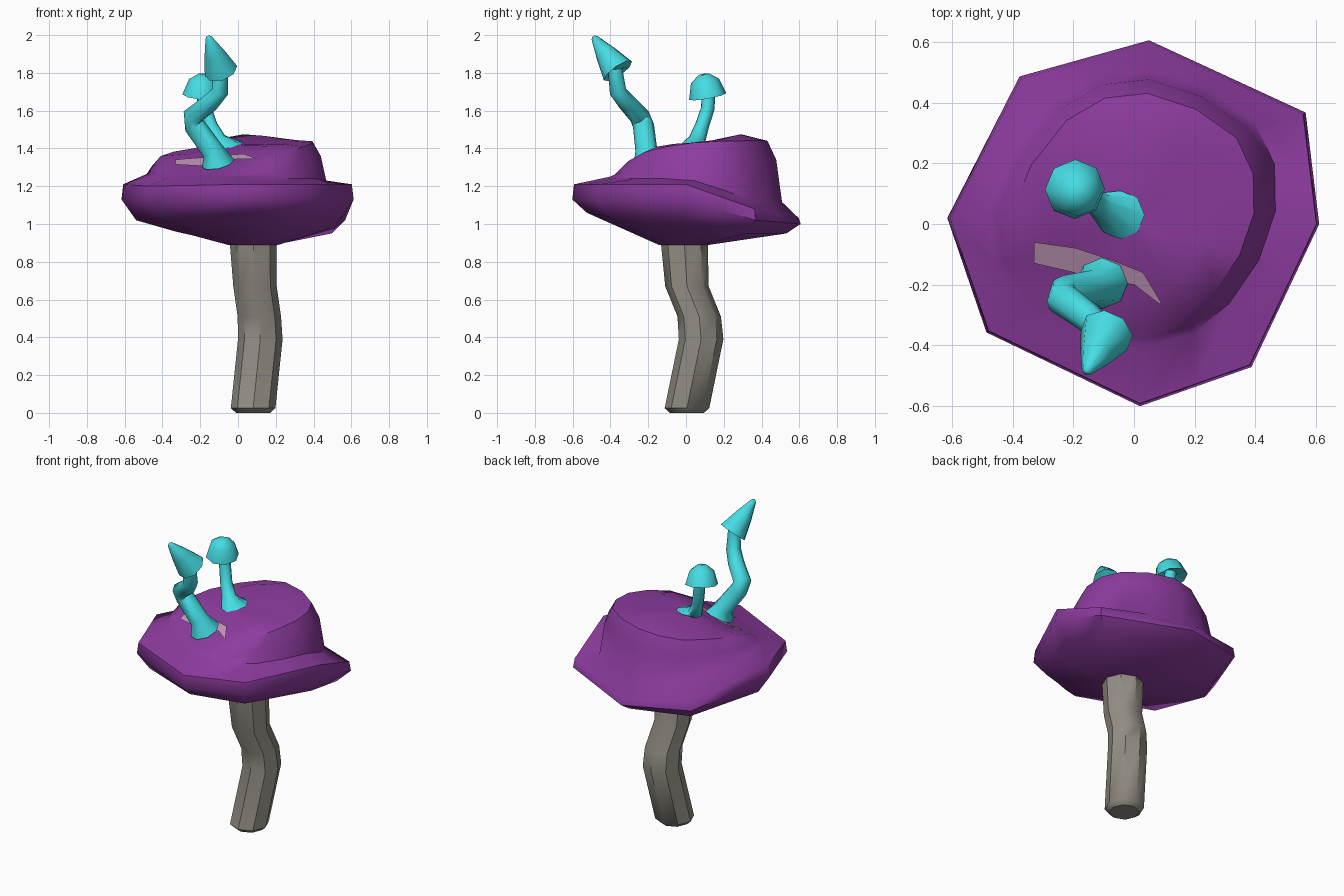
import bpy, bmesh, math
from mathutils import Vector
from mathutils.bvhtree import BVHTree

if "Cube" in bpy.data.objects:
    bpy.data.objects.remove(bpy.data.objects["Cube"])

N = 8


def material(name, rgb):
    m = bpy.data.materials.new(name)
    m.diffuse_color = (*rgb, 1)
    m.use_nodes = True
    m.node_tree.nodes["Principled BSDF"].inputs["Base Color"].default_value = m.diffuse_color
    return m


purple = material("purple", (0.27, 0.045, 0.35))
teal = material("teal", (0.06, 0.72, 0.77))
bark = material("bark", (0.29, 0.27, 0.23))
pink = material("pink", (0.55, 0.32, 0.50))


def loft(name, rings, mat, angle=40, closed=True):
    """Skin a list of equal-length rings, optionally closed with end faces."""
    bm = bmesh.new()
    vs = [[bm.verts.new(p) for p in r] for r in rings]
    n = len(rings[0])
    for a, b in zip(vs, vs[1:]):
        for i in range(n if closed else n - 1):
            j = (i + 1) % n
            bm.faces.new((a[i], a[j], b[j], b[i]))
    if closed:
        bm.faces.new(vs[0][::-1])
        bm.faces.new(vs[-1])
        bmesh.ops.recalc_face_normals(bm, faces=bm.faces)
    me = bpy.data.meshes.new(name)
    bm.to_mesh(me)
    bm.free()
    me.materials.append(mat)
    ob = bpy.data.objects.new(name, me)
    bpy.context.collection.objects.link(ob)
    bpy.ops.object.select_all(action='DESELECT')
    ob.select_set(True)
    bpy.context.view_layer.objects.active = ob
    bpy.ops.object.shade_smooth_by_angle(angle=math.radians(angle))
    return ob


def circle(centre, radius, axis=(0, 0, 1)):
    q = Vector((0, 0, 1)).rotation_difference(Vector(axis))
    return [Vector(centre) + q @ Vector((radius * math.cos(a), radius * math.sin(a), 0))
            for a in (math.tau * i / N for i in range(N))]


def tube(points):
    """Rings square to a path of (x, y, z, radius)."""
    ps = [Vector(p[:3]) for p in points]
    return [circle(ps[i], p[3], ps[min(i + 1, len(ps) - 1)] - ps[max(i - 1, 0)])
            for i, p in enumerate(points)]


# Stalk: crooked octagonal trunk
trunk = [(0.08, 0.005, 0.0, 0.09), (0.08, 0.005, 0.025, 0.118), (0.118, 0.08, 0.39, 0.118),
         (0.113, 0.07, 0.51, 0.115), (0.09, 0.005, 0.67, 0.115), (0.08, -0.01, 0.92, 0.125)]
loft("stalk", [circle(p[:3], p[3]) for p in trunk], bark, 44)

# Big cap: rim outline and dome outline, stacked as scaled rings with their own heights
rim = [(0.615, 0.0), (0.57, 0.37), (0.05, 0.61), (-0.38, 0.49),
       (-0.62, 0.02), (-0.49, -0.36), (0.02, -0.605), (0.39, -0.475)]
dome = [(0.445, 0.04), (0.38, 0.32), (0.05, 0.485), (-0.25, 0.385),
        (-0.46, 0.03), (-0.34, -0.26), (0.04, -0.385), (0.30, -0.25)]


def ring(outline, scale, heights, bow):
    """Scaled outline with a point added midway on each side; bow 1 rounds it, 0 keeps it straight."""
    p = [Vector((x * scale, y * scale, z)) for (x, y), z in zip(outline, heights)]
    out = []
    for i in range(N):
        a, b = p[i], p[(i + 1) % N]
        out += [a, (a + b) / 2 + bow * (a + b - p[i - 1] - p[(i + 2) % N]) / 16]
    return out


foot = [(v.x, v.y) for v in circle((0.08, -0.01, 0), 0.135)]
cap_rings = [
    ring(foot, 1.00, [0.89] * N, 0),
    ring(rim, 0.87, [1.02, 0.95, 0.95, 0.96, 1.02, 1.03, 1.06, 1.04], 0),
    ring(rim, 0.995, [1.13, 1.02, 1.00, 1.03, 1.13, 1.13, 1.13, 1.13], 0),
    ring(rim, 0.98, [1.21, 1.08, 1.03, 1.09, 1.21, 1.20, 1.21, 1.21], 0),
    ring(dome, 1.05, [1.23, 1.13, 1.11, 1.17, 1.265, 1.25, 1.25, 1.24], 1),
    ring(dome, 0.985, [1.36, 1.34, 1.34, 1.31, 1.31, 1.26, 1.26, 1.30], 1),
    ring(dome, 0.89, [1.43, 1.44, 1.44, 1.40, 1.36, 1.27, 1.29, 1.38], 1),
    ring(dome, 0.60, [1.43, 1.45, 1.475, 1.43, 1.37, 1.30, 1.33, 1.41], 1),
    ring(dome, 0.06, [1.42] * N, 1),
]
cap = loft("big_cap", cap_rings, purple, 48)

# Surface lookup so that feet and patch sit on the cap
tree = BVHTree.FromObject(cap, bpy.context.evaluated_depsgraph_get())


def on_cap(x, y, lift=0.006):
    hit = tree.ray_cast(Vector((x, y, 3)), Vector((0, 0, -1)))[0]
    return Vector((x, y, hit.z + lift))


# Pale patch draped over the front of the cap
upper = [(-0.33, -0.06), (-0.19, -0.08), (-0.07, -0.12), (0.03, -0.16), (0.09, -0.26)]
lower = [(-0.33, -0.13), (-0.20, -0.16), (-0.10, -0.19), (0.00, -0.20), (0.085, -0.265)]
loft("pale_patch", [[on_cap(*Vector(l).lerp(Vector(u), t / 3), 0.008) for t in range(4)]
                    for u, l in zip(upper[::-1], lower[::-1])][::-1], pink, closed=False)


# Small mushrooms: spread foot, bent stem, then a hood turned about its own axis
def sprout(name, base_xy, base_radius, path, hood_base, axis, hood):
    base = [on_cap(p.x, p.y) for p in circle((*base_xy, 0), base_radius)]
    axis = Vector(axis).normalized()
    start = Vector(hood_base)
    tops = [circle(start + axis * t, r, axis) for r, t in hood]
    loft(name, [base] + tube(path) + tops, teal, 50)


sprout("tall_sprout", (-0.105, -0.195), 0.085,
       [(-0.135, -0.21, 1.39, 0.058), (-0.23, -0.225, 1.52, 0.056), (-0.24, -0.245, 1.57, 0.055),
        (-0.15, -0.31, 1.64, 0.050), (-0.095, -0.36, 1.70, 0.045), (-0.09, -0.375, 1.82, 0.038)],
       (-0.09, -0.36, 1.81), (-0.07, -0.135, 0.19),
       [(0.090, 0.0), (0.055, 0.12), (0.018, 0.225), (0.006, 0.235)])

sprout("short_sprout", (-0.045, 0.03), 0.08,
       [(-0.11, 0.06, 1.45, 0.045), (-0.145, 0.085, 1.52, 0.037),
        (-0.175, 0.115, 1.61, 0.036), (-0.185, 0.12, 1.70, 0.036)],
       (-0.195, 0.115, 1.675), (0.12, -0.18, 1.0),
       [(0.10, 0.0), (0.075, 0.085), (0.028, 0.12)])
